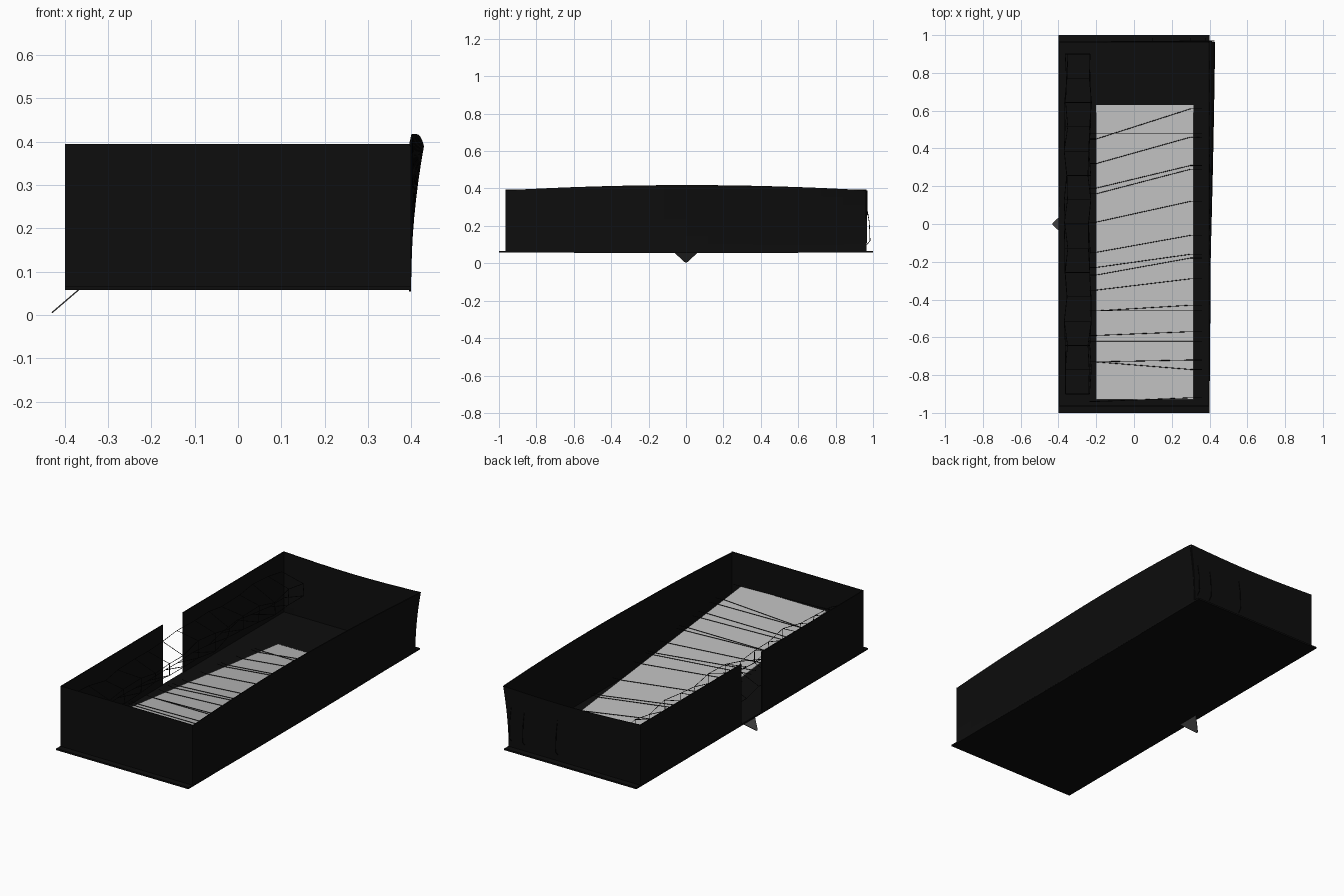
import bpy, bmesh, math, random
from mathutils import Vector

if "Cube" in bpy.data.objects:
    bpy.data.objects.remove(bpy.data.objects["Cube"])

random.seed(4)


def material(name, v):
    m = bpy.data.materials.new(name)
    m.diffuse_color = (v, v, v, 1)
    m.use_nodes = True
    m.node_tree.nodes["Principled BSDF"].inputs["Base Color"].default_value = m.diffuse_color
    return m


BLACK = material("black", 0.004)
GREY = material("pale_grey", 0.5)
DIM = material("dim_grey", 0.06)


def sheet(name, f, nu, nv, mat, thick=0.005):
    """Thin panel from a function of u, v in 0..1."""
    bm = bmesh.new()
    rows = [[bm.verts.new(f(i / nu, j / nv)) for j in range(nv + 1)] for i in range(nu + 1)]
    for i in range(nu):
        for j in range(nv):
            bm.faces.new((rows[i][j], rows[i + 1][j], rows[i + 1][j + 1], rows[i][j + 1]))
    me = bpy.data.meshes.new(name)
    bm.to_mesh(me)
    bm.free()
    me.materials.append(mat)
    ob = bpy.data.objects.new(name, me)
    bpy.context.collection.objects.link(ob)
    mod = ob.modifiers.new("thickness", 'SOLIDIFY')
    mod.thickness = thick
    mod.offset = 0
    return ob


def wires(name, paths, r=0.0018):
    cu = bpy.data.curves.new(name, 'CURVE')
    cu.dimensions = '3D'
    cu.bevel_depth = r
    cu.bevel_resolution = 0
    for p in paths:
        s = cu.splines.new('POLY')
        s.points.add(len(p) - 1)
        for q, c in zip(s.points, p):
            q.co = (*c, 1)
    cu.materials.append(BLACK)
    ob = bpy.data.objects.new(name, cu)
    bpy.context.collection.objects.link(ob)


def lerp(a, b, t):
    return a + (b - a) * t


Z0, Z1, YW, XW = 0.06, 0.395, 0.963, 0.397

# Base plate
sheet("base_plate", lambda u, v: (lerp(-0.4, 0.4, u), lerp(-1, 1, v), 0.062), 1, 1, BLACK, 0.009)

# Front wall and the left wall in two lengths, leaving a gap
sheet("front_wall", lambda u, v: (lerp(-XW, XW, u), -YW, lerp(Z0, Z1, v)), 1, 1, BLACK)
for name, a, b in (("left_wall_front", -YW, -0.085), ("left_wall_back", 0.09, YW)):
    sheet(name, lambda u, v: (-XW, lerp(a, b, u), lerp(Z0, Z1, v)), 1, 1, BLACK)


# Right wall: bowed top edge, leaning outwards towards the back
def right_wall(u, v):
    y = lerp(-YW, YW, u)
    bow = 1 - (y / YW) ** 2
    lean = min(max((y + 0.2) / 1.16, 0), 1)
    return (XW + 0.006 * v * bow + 0.03 * lean * v * v, y,
            lerp(Z0 - 0.006 * bow, 0.39 + 0.028 * bow, v))


# Back wall meets the leaning corner
def back_wall(u, v):
    return (lerp(-XW, XW + 0.03 * v * v, u), YW + 0.006 * u * v,
            lerp(Z0, lerp(Z1, 0.39, u) - 0.012 * math.sin(math.pi * u), v))


sheet("right_wall", right_wall, 16, 8, BLACK)
sheet("back_wall", back_wall, 12, 8, BLACK)


# Sloping inner panel, high at the front and meeting the floor at the back
def ramp_z(y):
    return lerp(0.24, 0.068, (y + 0.93) / 1.56)


def ramp(u, v):
    y = lerp(-0.93, 0.63, v)
    return (lerp(-0.2, 0.315, u), y, ramp_z(y))


sheet("sloping_panel", ramp, 1, 1, GREY, 0.004)

# Torn flap poking down through the gap in the left wall
sheet("torn_flap", lambda u, v: (lerp(-0.36, -0.43, v), lerp(-0.07, 0.07, u) * (1 - 0.93 * v),
                                 lerp(0.065, 0.005, v)), 2, 2, DIM, 0.003)

# Wires stretched across the panel: left y, right y
pairs = [(0.45, 0.61), (0.48, 0.48), (0.32, 0.46), (0.19, 0.31), (0.16, 0.29), (0.01, 0.12),
         (-0.15, -0.06), (-0.23, -0.16), (-0.27, -0.18), (-0.35, -0.29), (-0.46, -0.43),
         (-0.46, -0.46), (-0.59, -0.57), (-0.62, -0.62), (-0.73, -0.72), (-0.73, -0.77),
         (-0.94, -0.92)]
wires("cross_wires", [[(-0.235, a, ramp_z(a) + 0.01), (-0.2, a, ramp_z(a) + 0.006),
                       (0.3, b, ramp_z(b) + 0.006), (0.36, b, ramp_z(b) + 0.004)]
                      for a, b in pairs])

# Tangle of wires along the left side
nodes = [lerp(-0.9, 0.9, i / 14) for i in range(15)]


def wobble(x, y, z, s=0.02):
    return Vector((x + random.uniform(-s, s) * 0.5, y, z + random.uniform(-s, s)))


rails = [[wobble(x, y, z) for y in nodes]
         for x, z in ((-0.235, 0.3), (-0.235, 0.23), (-0.36, 0.33), (-0.36, 0.18))]
rungs = [[rails[a][i], rails[b][i]] for i in range(15) for a, b in ((0, 2), (1, 3), (0, 1))]
wires("left_wire_tangle", rails + rungs)

# Loose wires bulging behind the back right corner
wires("corner_wires", [[(x, 0.966, 0.3), (x, 0.98, 0.22), (x, 0.984, 0.12), (x, 0.966, 0.1)]
                       for x in (0.1, 0.3, 0.38)])
